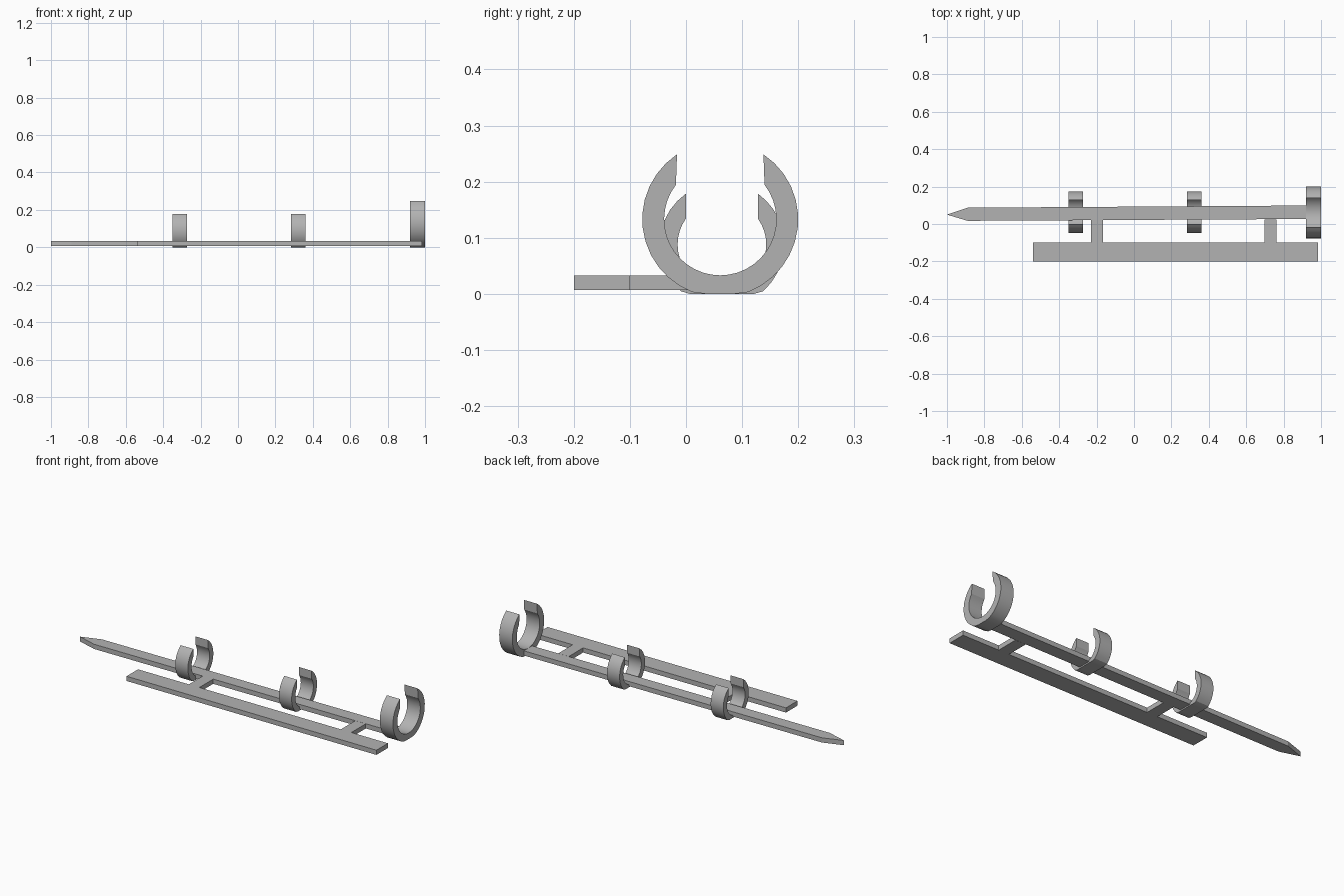
import bpy, bmesh, math

old = bpy.data.objects.get("Cube")
if old:
    bpy.data.objects.remove(old, do_unlink=True)

grey = bpy.data.materials.new("plain grey")
grey.use_nodes = True
COLOUR = (0.45, 0.45, 0.45, 1)
grey.diffuse_color = COLOUR
grey.node_tree.nodes["Principled BSDF"].inputs["Base Color"].default_value = COLOUR

BOTTOM, TOP = 0.007, 0.033


def finish(name, bm):
    bmesh.ops.recalc_face_normals(bm, faces=bm.faces)
    mesh = bpy.data.meshes.new(name)
    bm.to_mesh(mesh)
    bm.free()
    mesh.materials.append(grey)
    obj = bpy.data.objects.new(name, mesh)
    bpy.context.collection.objects.link(obj)
    return obj


def extrude(bm, faces, offset):
    geom = bmesh.ops.extrude_face_region(bm, geom=faces)["geom"]
    verts = [v for v in geom if isinstance(v, bmesh.types.BMVert)]
    bmesh.ops.translate(bm, verts=verts, vec=offset)


def plate(name, outline):
    """Flat plate from an outline in x and y."""
    bm = bmesh.new()
    face = bm.faces.new([bm.verts.new((x, y, BOTTOM)) for x, y in outline])
    extrude(bm, [face], (0, 0, TOP - BOTTOM))
    return finish(name, bm)


def box_plate(name, x0, x1, y0, y1):
    return plate(name, [(x0, y0), (x1, y0), (x1, y1), (x0, y1)])


def clip(name, x0, x1, cy, cz, r_in, r_out, gap_in, gap_out, steps=28):
    """Open ring; each gap is half the opening measured across y."""
    bm = bmesh.new()
    rows = []
    for radius, gap in ((r_in, gap_in), (r_out, gap_out)):
        start = math.asin(gap / radius)
        row = []
        for i in range(steps + 1):
            a = start + (2 * math.pi - 2 * start) * i / steps
            z = max(cz + radius * math.cos(a), 0)   # flattened underside
            row.append(bm.verts.new((x0, cy + radius * math.sin(a), z)))
        rows.append(row)
    inner, outer = rows
    faces = [bm.faces.new((inner[i], inner[i + 1], outer[i + 1], outer[i]))
             for i in range(steps)]
    extrude(bm, faces, (x1 - x0, 0, 0))
    obj = finish(name, bm)
    bpy.ops.object.select_all(action="DESELECT")
    obj.select_set(True)
    bpy.context.view_layer.objects.active = obj
    bpy.ops.object.shade_smooth_by_angle(angle=math.radians(25))


# Pointed main bar, widening slightly towards the large clip
plate("main_bar", [(-1, 0.05), (-0.89, 0.017), (0.95, 0.027),
                   (0.95, 0.099), (-0.89, 0.087)])

# Parallel bar and its two bridges
box_plate("side_bar", -0.54, 0.985, -0.2, -0.1)
for name, x in (("right_bridge", -0.198), ("left_bridge", 0.73)):
    box_plate(name, x - 0.032, x + 0.032, -0.1, 0.025)

# Open ring clips
for name, x in (("right_clip", -0.35), ("middle_clip", 0.283)):
    clip(name, x, x + 0.077, 0.064, 0.088, 0.079, 0.111, 0.064, 0.064)
clip("large_clip", 0.92, 1, 0.061, 0.133, 0.1, 0.139, 0.079, 0.077)
